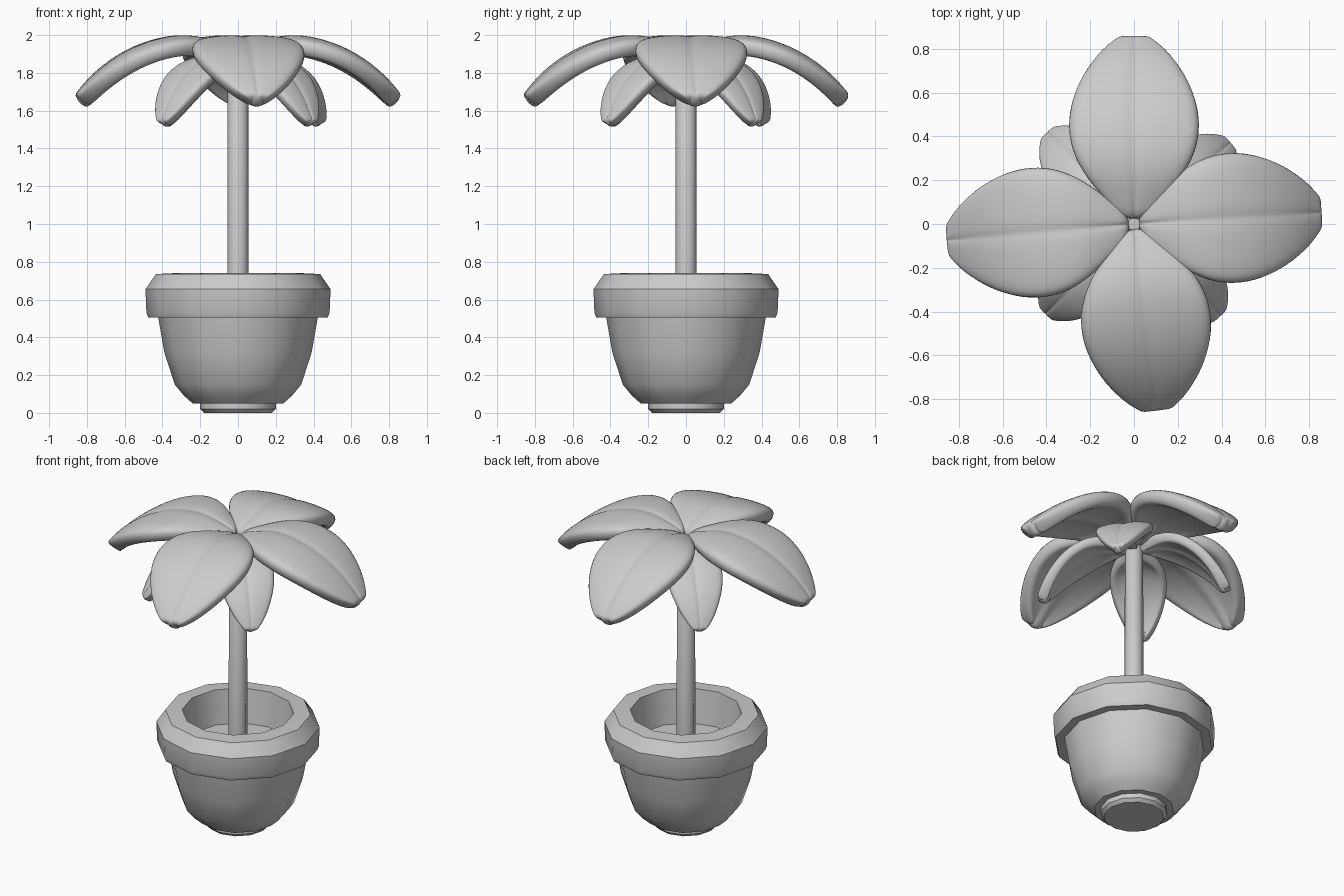
import bpy, bmesh, math
from mathutils import Matrix

if "Cube" in bpy.data.objects:
    bpy.data.objects.remove(bpy.data.objects["Cube"])

grey = bpy.data.materials.new("plain grey")
grey.use_nodes = True
colour = (0.6, 0.6, 0.6, 1)
grey.diffuse_color = colour
grey.node_tree.nodes["Principled BSDF"].inputs["Base Color"].default_value = colour


def finish(bm, name, angle=35):
    bmesh.ops.recalc_face_normals(bm, faces=bm.faces)
    mesh = bpy.data.meshes.new(name)
    bm.to_mesh(mesh)
    bm.free()
    mesh.materials.append(grey)
    ob = bpy.data.objects.new(name, mesh)
    bpy.context.collection.objects.link(ob)
    bpy.ops.object.select_all(action='DESELECT')
    ob.select_set(True)
    bpy.context.view_layer.objects.active = ob
    bpy.ops.object.shade_smooth_by_angle(angle=math.radians(angle))
    return ob


def lathe(name, profile, sides, angle=35):
    """Turn (radius, height) points around z and cap both ends."""
    bm = bmesh.new()
    rings = []
    for r, z in profile:
        turns = [2 * math.pi * i / sides for i in range(sides)]
        rings.append([bm.verts.new((r * math.cos(a), r * math.sin(a), z)) for a in turns])
    for low, high in zip(rings, rings[1:]):
        for i in range(sides):
            j = (i + 1) % sides
            bm.faces.new((low[i], low[j], high[j], high[i]))
    bm.faces.new(rings[0])
    bm.faces.new(rings[-1])
    return finish(bm, name, angle)


# Pot body, with a small foot
lathe("pot_body", [(0.18, 0), (0.2, 0.02), (0.2, 0.05), (0.24, 0.05), (0.285, 0.09),
                   (0.335, 0.15), (0.39, 0.32), (0.425, 0.52)], 12, 40)
# Rim, hollow down to the soil
lathe("pot_rim", [(0.4, 0.505), (0.475, 0.505), (0.485, 0.53), (0.49, 0.655), (0.435, 0.735),
                  (0.335, 0.74), (0.31, 0.52)], 12, 33)
# Stem
lathe("stem", [(0.057, 0.51), (0.055, 1.86), (0.03, 1.89)], 8, 50)

# Leaf stations: distance out, height, half width
STATIONS = [(0.01, 1.93, 0.05), (0.1, 1.96, 0.135), (0.2, 1.995, 0.23), (0.32, 2.005, 0.295),
            (0.45, 1.98, 0.317), (0.58, 1.93, 0.3), (0.7, 1.855, 0.245),
            (0.79, 1.775, 0.175), (0.845, 1.71, 0.105), (0.872, 1.68, 0.055)]
ACROSS = [-1, -0.75, -0.4, -0.1, 0, 0.1, 0.4, 0.75, 1]


def leaf(name, heading, size=(1, 1, 1), pitch=0, drop=0, thickness=0.095):
    bm = bmesh.new()
    rows = []
    for r, z, w in STATIONS:
        row = []
        for v in ACROSS:
            groove = 0.012 if v == 0 else 0
            sag = 0.035 * v ** 4 * min(1, w / 0.2)
            row.append(bm.verts.new((r, w * v, z - 1.92 - groove - sag)))
        rows.append(row)
    for a, b in zip(rows, rows[1:]):
        for i in range(len(ACROSS) - 1):
            bm.faces.new((a[i], b[i], b[i + 1], a[i + 1]))
    bm.transform(Matrix.Translation((0, 0, 1.92 - drop))
                 @ Matrix.Rotation(math.radians(heading), 4, 'Z')
                 @ Matrix.Rotation(math.radians(pitch), 4, 'Y')
                 @ Matrix.Diagonal((*size, 1)))
    ob = finish(bm, name, 180)
    solid = ob.modifiers.new("thickness", 'SOLIDIFY')
    solid.thickness = thickness
    solid.offset = -1
    smooth = ob.modifiers.new("rounding", 'SUBSURF')
    smooth.levels = smooth.render_levels = 2


# Upper ring of large leaves
for side, heading in (("left", 3.5), ("back", 90), ("right", 185), ("front", 277)):
    leaf(side + "_large_leaf", heading)

# Lower ring of small drooping leaves
for side, heading in (("back_left", 40), ("back_right", 133.5),
                      ("front_right", 225.5), ("front_left", 313)):
    leaf(side + "_small_leaf", heading, (0.74, 0.58, 0.8), 13, 0.045, 0.065)
